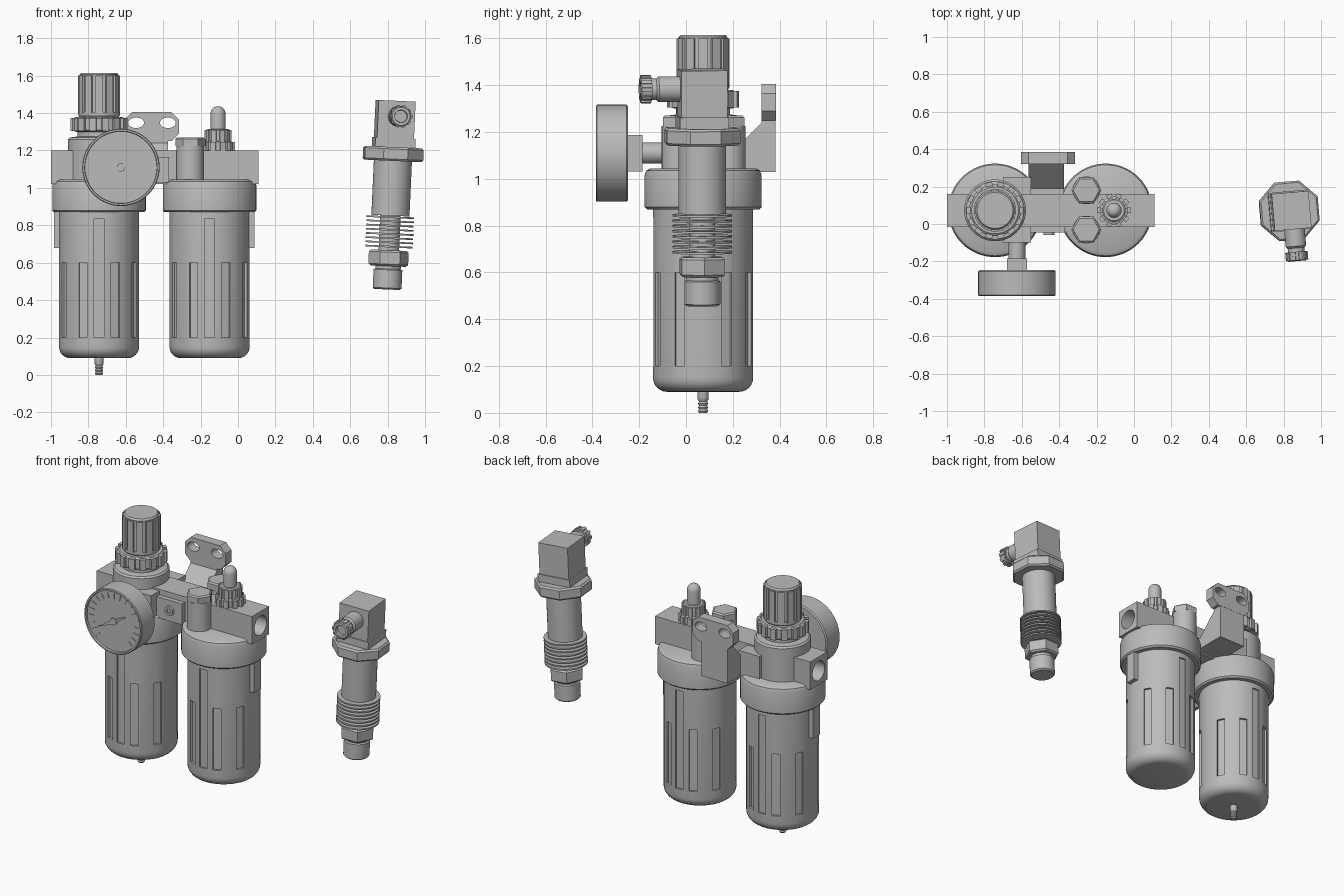
import bpy, bmesh
from math import sin, cos, pi, radians
from mathutils import Matrix, Vector

cube = bpy.data.objects.get("Cube")
if cube:
    bpy.data.objects.remove(cube, do_unlink=True)

grey = bpy.data.materials.new("plain grey")
grey.use_nodes = True
grey.diffuse_color = (0.5, 0.5, 0.5, 1)
grey.node_tree.nodes["Principled BSDF"].inputs["Base Color"].default_value = (0.5, 0.5, 0.5, 1)
parts = []


def finish(name, bm, matrix=None):
    bmesh.ops.recalc_face_normals(bm, faces=bm.faces)
    mesh = bpy.data.meshes.new(name)
    bm.to_mesh(mesh)
    bm.free()
    mesh.materials.append(grey)
    ob = bpy.data.objects.new(name, mesh)
    bpy.context.collection.objects.link(ob)
    if matrix:
        ob.matrix_world = matrix
    parts.append(ob)
    return ob


def add_box(bm, lo, hi, matrix=Matrix()):
    lo, hi = Vector(lo), Vector(hi)
    size = Matrix.Diagonal((*(hi - lo), 1))
    bmesh.ops.create_cube(bm, size=1, matrix=matrix @ Matrix.Translation((lo + hi) / 2) @ size)


def box(name, lo, hi, matrix=None):
    bm = bmesh.new()
    add_box(bm, lo, hi)
    return finish(name, bm, matrix)


def lathe(name, profile, matrix=None, sides=64):
    """Revolve (radius, height) points about local z, closing both ends."""
    bm = bmesh.new()
    pts = [(0, profile[0][1]), *profile, (0, profile[-1][1])]
    verts = [bm.verts.new((r, 0, z)) for r, z in pts]
    edges = [bm.edges.new(pair) for pair in zip(verts, verts[1:])]
    bmesh.ops.spin(bm, geom=verts + edges, axis=(0, 0, 1), cent=(0, 0, 0),
                   angle=2 * pi, steps=sides, use_merge=True)
    bmesh.ops.remove_doubles(bm, verts=bm.verts, dist=1e-5)
    return finish(name, bm, matrix)


def rod(name, r, z0, z1, matrix=None, sides=48):
    return lathe(name, [(r, z0), (r, z1)], matrix, sides)


def prism(name, points, depth, matrix):
    """Extrude a flat outline along local z."""
    bm = bmesh.new()
    face = bm.faces.new([bm.verts.new((x, y, 0)) for x, y in points])
    new = bmesh.ops.extrude_face_region(bm, geom=[face])["geom"]
    bmesh.ops.translate(bm, verts=[v for v in new if isinstance(v, bmesh.types.BMVert)],
                        vec=(0, 0, depth))
    return finish(name, bm, matrix)


def radial(name, angles, r0, r1, width, z0, z1, matrix):
    """Blocks set around local z."""
    bm = bmesh.new()
    for a in angles:
        add_box(bm, (r0, -width / 2, z0), (r1, width / 2, z1), Matrix.Rotation(a, 4, 'Z'))
    return finish(name, bm, matrix)


def cut(ob, cutter):
    mod = ob.modifiers.new("cut", 'BOOLEAN')
    mod.operation, mod.solver, mod.object = 'DIFFERENCE', 'EXACT', cutter
    bpy.context.view_layer.objects.active = ob
    bpy.ops.object.modifier_apply(modifier=mod.name)
    parts.remove(cutter)
    bpy.data.objects.remove(cutter, do_unlink=True)


def at(x, y, z=0):
    return Matrix.Translation((x, y, z))


def circle(n):
    return [2 * pi * i / n for i in range(n)]


FRONT = Matrix.Rotation(pi / 2, 4, 'X')      # local z points to -y
SIDE = Matrix.Rotation(pi / 2, 4, 'Y')       # local z points to +x
YC = 0.073
FILTER_X, OILER_X = -0.743, -0.152

# Two bowls with slots, collars and outer latches
for label, x, out in (("filter", FILTER_X, -1), ("oiler", OILER_X, 1)):
    place = at(x, YC)
    arc = [(0.154 + 0.06 * sin(a), 0.15 - 0.06 * cos(a)) for a in [pi / 12 * i for i in range(7)]]
    bowl = lathe(label + "_bowl", arc + [(0.214, 0.9)], place)
    short = [radians(s + d) for s in (90, 270) for d in (-62, -24, 24, 62)]
    cut(bowl, radial("slot_cutter", short, 0.2, 0.25, 0.048, 0.2, 0.6, place))
    cut(bowl, radial("tall_cutter", [pi / 2, -pi / 2], 0.203, 0.25, 0.052, 0.2, 0.835, place))
    lathe(label + "_collar", [(0.24, 0.87), (0.25, 0.88), (0.25, 1.015), (0.243, 1.035),
                              (0.225, 1.045)], place)
    box(label + "_latch", (x + out * 0.2, YC - 0.035, 0.68), (x + out * 0.241, YC + 0.035, 0.88))

# Drain nipple with barbs
barbs = [(0.022 if i % 2 else 0.017, 0.008 * i) for i in range(8)]
lathe("drain_nipple", barbs + [(0.024, 0.06), (0.024, 0.1)], at(FILTER_X, YC), 24)

# Main body with a port at each end
body = box("main_body", (-1, -0.015, 1.02), (0.11, 0.16, 1.2))
for x in (-1, 0.11):
    cut(body, rod("port_cutter", 0.062, -0.1, 0.1, at(x, YC, 1.11) @ SIDE))
box("joint_block", (-0.55, -0.045, 1.03), (-0.37, 0.16, 1.165))
screw = rod("joint_screw", 0.03, 0, 0.015, at(-0.455, -0.045, 1.1) @ FRONT, 24)
cut(screw, rod("socket_cutter", 0.017, 0.005, 0.03, at(-0.455, -0.045, 1.1) @ FRONT, 6))

# Regulator column, ring nut and knob
place = at(FILTER_X, YC)
lathe("regulator_column", [(0.165, 1.03), (0.165, 1.26), (0.155, 1.27), (0.115, 1.275),
                           (0.115, 1.31)], place)
lathe("ring_nut", [(0.125, 1.3), (0.138, 1.31), (0.138, 1.37), (0.125, 1.38)], place)
radial("ring_nut_teeth", circle(14), 0.12, 0.153, 0.036, 1.305, 1.375, place)
lathe("knob", [(0.1, 1.37), (0.112, 1.39), (0.112, 1.405), (0.104, 1.405), (0.104, 1.605),
               (0.096, 1.615)], place)
radial("knob_ribs", circle(12), 0.09, 0.113, 0.04, 1.4, 1.6, place)

# Pressure gauge on its stem
GX, GZ = -0.626, 1.11
gauge = at(GX, 0, GZ) @ FRONT
box("gauge_boss", (GX - 0.075, -0.1, 1.03), (GX + 0.075, 0.25, 1.19))
rod("gauge_stem", 0.045, 0.08, 0.2, gauge)
box("gauge_socket", (GX - 0.054, -0.25, 1.032), (GX + 0.054, -0.185, 1.187))
lathe("gauge_case", [(0.2, 0.247), (0.207, 0.254), (0.207, 0.38), (0.203, 0.385),
                     (0.194, 0.385), (0.192, 0.372)], gauge)
radial("gauge_ticks", [radians(-45 + 15 * i) for i in range(19)], 0.145, 0.18, 0.005,
       0.37, 0.376, gauge)
needle = gauge @ Matrix.Rotation(radians(29), 4, 'Z')
prism("gauge_needle", [(-0.13, 0), (-0.02, -0.012), (0.09, -0.005), (0.09, 0.005),
                       (-0.02, 0.012)], 0.008, needle @ at(0, 0, 0.372))
rod("gauge_pivot", 0.022, 0.37, 0.382, gauge, 24)

# Oiler filler plugs and sight dome
for label, y in (("front", -0.03), ("back", 0.18)):
    place = at(-0.255, y)
    rod(label + "_plug_boss", 0.074, 1.03, 1.225, place)
    lathe(label + "_plug_hex", [(0.08, 1.225), (0.08, 1.262), (0.07, 1.27)], place, 6)
place = at(-0.107, YC)
lathe("dome_base", [(0.075, 1.19), (0.075, 1.245), (0.062, 1.25), (0.062, 1.31),
                    (0.055, 1.315)], place)
radial("dome_base_teeth", circle(10), 0.05, 0.09, 0.028, 1.2, 1.245, place)
radial("dome_base_prongs", circle(10), 0.05, 0.072, 0.024, 1.24, 1.31, place)
dome = [(0.04 * cos(a), 1.397 + 0.04 * sin(a)) for a in [pi / 12 * i for i in range(6)]]
lathe("sight_dome", [(0.04, 1.3)] + dome, place, 32)

# Wall bracket: slotted plate on a sloped arm
BX = -0.46
plate = prism("bracket_plate", [(-0.145, 0.04), (-0.145, 0.115), (-0.105, 0.155), (0.105, 0.155),
                                (0.145, 0.115), (0.145, 0.04), (0.105, 0), (-0.105, 0)],
              0.062, at(BX, 0.384, 1.25) @ FRONT)
for dx in (-0.085, 0.085):
    stretch = Matrix.Diagonal((1.5, 1, 1, 1))
    cut(plate, rod("hole_cutter", 0.028, -0.1, 0.2, at(BX + dx, 0.384, 1.348) @ FRONT @ stretch, 32))
to_yz = Matrix(((0, 0, 1, 0), (1, 0, 0, 0), (0, 1, 0, 0), (0, 0, 0, 1)))
prism("bracket_arm", [(0.15, 1.03), (0.383, 1.03), (0.383, 1.27), (0.322, 1.27),
                      (0.322, 1.24), (0.19, 1.105), (0.15, 1.105)],
      0.19, at(BX - 0.105, 0, 0) @ to_yz)

# Separate sensor, leaning slightly
sensor = (at(0.797, 0.07, 0.457) @ Matrix.Rotation(radians(2.6), 4, 'Y')
          @ Matrix.Rotation(radians(5), 4, 'Z'))
lathe("sensor_tip", [(0.068, 0), (0.077, 0.008), (0.077, 0.105), (0.068, 0.11), (0.068, 0.13)], sensor)
lathe("sensor_hex", [(0.095, 0.125), (0.107, 0.135), (0.107, 0.2), (0.095, 0.21)], sensor, 6)
rod("sensor_core", 0.055, 0.2, 0.42, sensor)
for i in range(8):
    z = 0.225 + 0.0225 * i
    rod("cooling_fin_%d" % (i + 1), 0.127, z, z + 0.009, sensor)
rod("sensor_barrel", 0.102, 0.395, 0.7, sensor)
lathe("sensor_flange", [(0.16, 0.688), (0.17, 0.698), (0.17, 0.752), (0.16, 0.762)],
      sensor @ Matrix.Rotation(pi / 8, 4, 'Z'), 8)
box("plug_base", (-0.108, -0.105, 0.755), (0.108, 0.105, 0.81), sensor)
box("plug_housing", (-0.099, -0.099, 0.8), (0.099, 0.099, 1.01), sensor)

# Cable gland
gland = sensor @ at(0.01, 0, 0.928) @ FRONT
lathe("gland_body", [(0.055, 0.09), (0.055, 0.19), (0.045, 0.2), (0.045, 0.23)], gland)
lathe("gland_nut", [(0.054, 0.22), (0.054, 0.265), (0.048, 0.27), (0.034, 0.27), (0.032, 0.25)], gland)
radial("gland_nut_ribs", circle(10), 0.045, 0.06, 0.018, 0.222, 0.266, gland)

# Smooth round walls, keep edges sharp
bpy.ops.object.select_all(action='DESELECT')
for ob in parts:
    ob.select_set(True)
bpy.context.view_layer.objects.active = parts[0]
bpy.ops.object.shade_smooth_by_angle(angle=radians(30))
